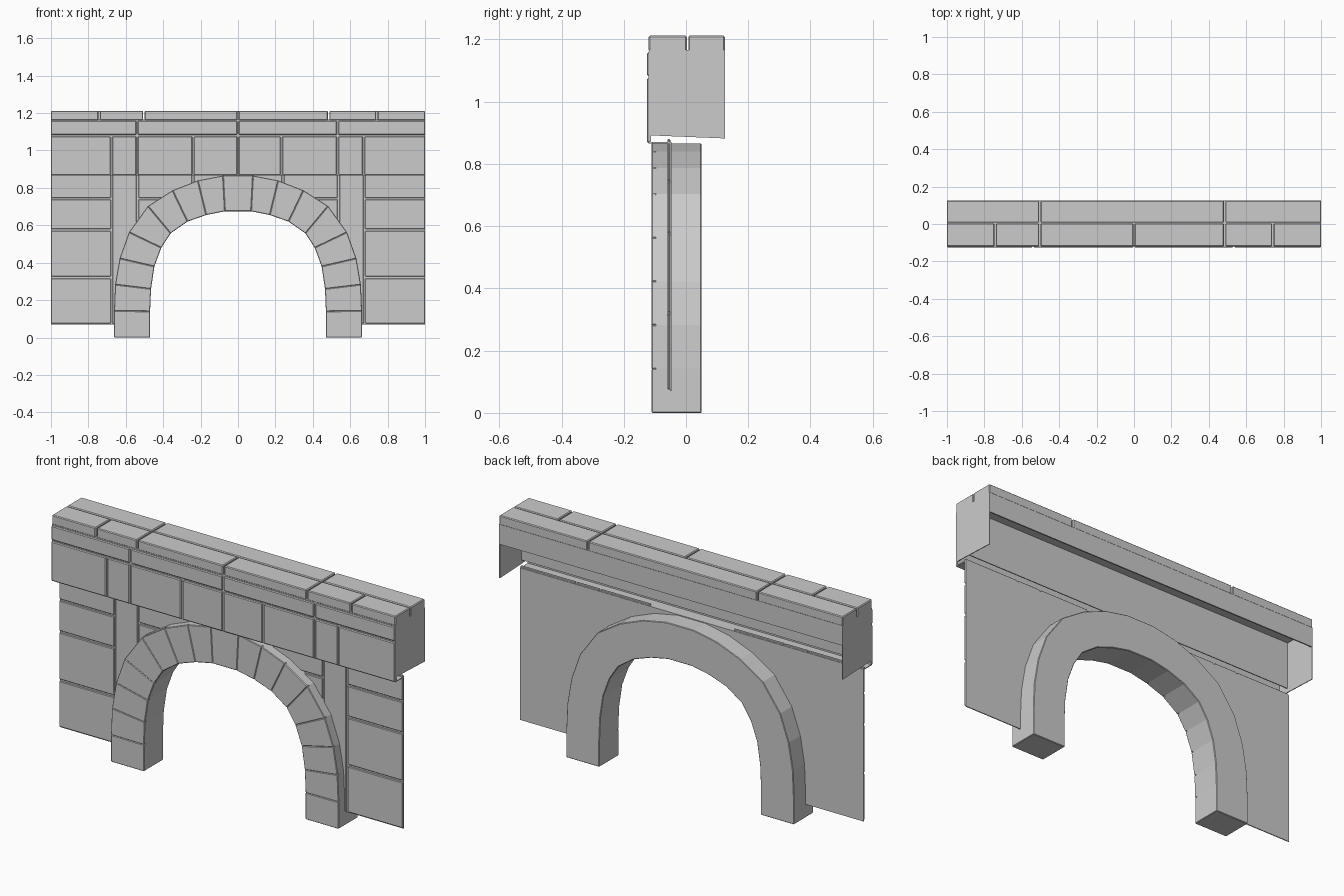
import bpy, bmesh

if "Cube" in bpy.data.objects:
    bpy.data.objects.remove(bpy.data.objects["Cube"])

def prism(name, pts, y0, y1, bevel=0.0):
    """Extrude an x-z outline from y0 to y1, optionally with worn edges."""
    bm = bmesh.new()
    a = [bm.verts.new((x, y0, z)) for x, z in pts]
    b = [bm.verts.new((x, y1, z)) for x, z in pts]
    n = len(pts)
    bm.faces.new(a)
    bm.faces.new(b[::-1])
    for i in range(n):
        j = (i + 1) % n
        bm.faces.new((a[i], b[i], b[j], a[j]))
    bmesh.ops.recalc_face_normals(bm, faces=bm.faces)
    me = bpy.data.meshes.new(name)
    bm.to_mesh(me)
    bm.free()
    ob = bpy.data.objects.new(name, me)
    bpy.context.collection.objects.link(ob)
    if bevel:
        m = ob.modifiers.new("worn_edges", 'BEVEL')
        m.width = bevel
        m.segments = 1
    return ob

def block(name, x0, x1, z0, z1, y0, y1, bevel=0.0):
    return prism(name, [(x0, z0), (x1, z0), (x1, z1), (x0, z1)], y0, y1, bevel)

def course(name, joints, z0, z1, y0, y1, bevel=0.004, gap=0.004):
    """Row of stones between successive joint positions."""
    for i, (a, b) in enumerate(zip(joints, joints[1:])):
        l = a if a == -1 else a + gap
        r = b if b == 1 else b - gap
        block(f"{name}_{i}", l, r, z0, z1, y0, y1, bevel)

# Arch outlines, left foot up to the keystone
inner = [(-.47, 0), (-.47, .14), (-.465, .26), (-.447, .38), (-.41, .48),
         (-.36, .557), (-.27, .62), (-.17, .655), (-.07, .675)]
outer = [(-.663, 0), (-.663, .142), (-.657, .283), (-.633, .423), (-.583, .563),
         (-.482, .703), (-.35, .787), (-.215, .84), (-.08, .866)]
inner += [(-x, z) for x, z in reversed(inner)]
outer += [(-x, z) for x, z in reversed(outer)]

# Arch: seamless body with separate stones on the front
prism("arch_body", outer + inner[::-1], -.1, .05, .003)
for i in range(len(inner) - 1):
    prism(f"arch_stone_{i}", [outer[i], outer[i + 1], inner[i + 1], inner[i]],
          -.111, -.09, .003)

# Spandrel wall sheet, its opening hidden inside the arch
mid = [((a[0] + b[0]) / 2, max(.07, (a[1] + b[1]) / 2)) for a, b in zip(inner, outer)]
prism("wall_sheet", [(-1, .07)] + mid + [(1, .07), (1, .87), (-1, .87)], -.052, -.047)

# Facing stones on the lower wall, mirrored left and right
rows = [(-1, -.68, .075, .315), (-1, -.68, .325, .57), (-1, -.68, .58, .738),
        (-1, -.68, .747, .88), (-.672, -.542, .075, .88), (-.533, -.405, .575, .738),
        (-.533, -.245, .747, .88), (-.235, -.005, .76, .868)]
for i, (x0, x1, z0, z1) in enumerate(rows):
    block(f"wall_stone_left_{i}", x0, x1, z0, z1, -.06, -.05, .003)
    block(f"wall_stone_right_{i}", -x1, -x0, z0, z1, -.06, -.05, .003)

# Parapet front: thin facing course, backing, and the shelf it rests on
course("parapet_stone", [-1, -.677, -.54, -.24, 0, .232, .533, .672, 1],
       .868, 1.075, -.126, -.113)
block("parapet_backing", -1, 1, .868, 1.165, -.118, -.112)
block("parapet_shelf", -1, 1, .866, .87, -.12, -.052)
course("band_stone", [-1, -.54, 0, .533, 1], 1.083, 1.158, -.126, -.113)

# Back of the parapet: hanging rear band over an open recess
block("rear_band", -1, 1, 1.06, 1.165, .118, .125)
block("recess_wall", -1, 1, .91, 1.16, -.058, -.053)

# Coping stones in two rows
block("coping_bed", -1, 1, 1.158, 1.166, -.118, .122)
course("front_coping", [-1, -.742, -.503, 0, .485, .742, 1], 1.162, 1.212, -.12, .003)
course("rear_coping", [-1, -.503, .485, 1], 1.162, 1.212, .008, .125)

# End plates with a slightly sloping lower edge
for side, name in ((-1, "end_plate_left"), (1, "end_plate_right")):
    ob = prism(name, [(-.12, .892), (.125, .882), (.125, 1.162), (-.12, 1.162)], 0, .004)
    for v in ob.data.vertices:
        x, y, z = v.co
        v.co = (side * (1 - y), x, z)
    bm = bmesh.new()
    bm.from_mesh(ob.data)
    bmesh.ops.recalc_face_normals(bm, faces=bm.faces)
    bm.to_mesh(ob.data)
    bm.free()
